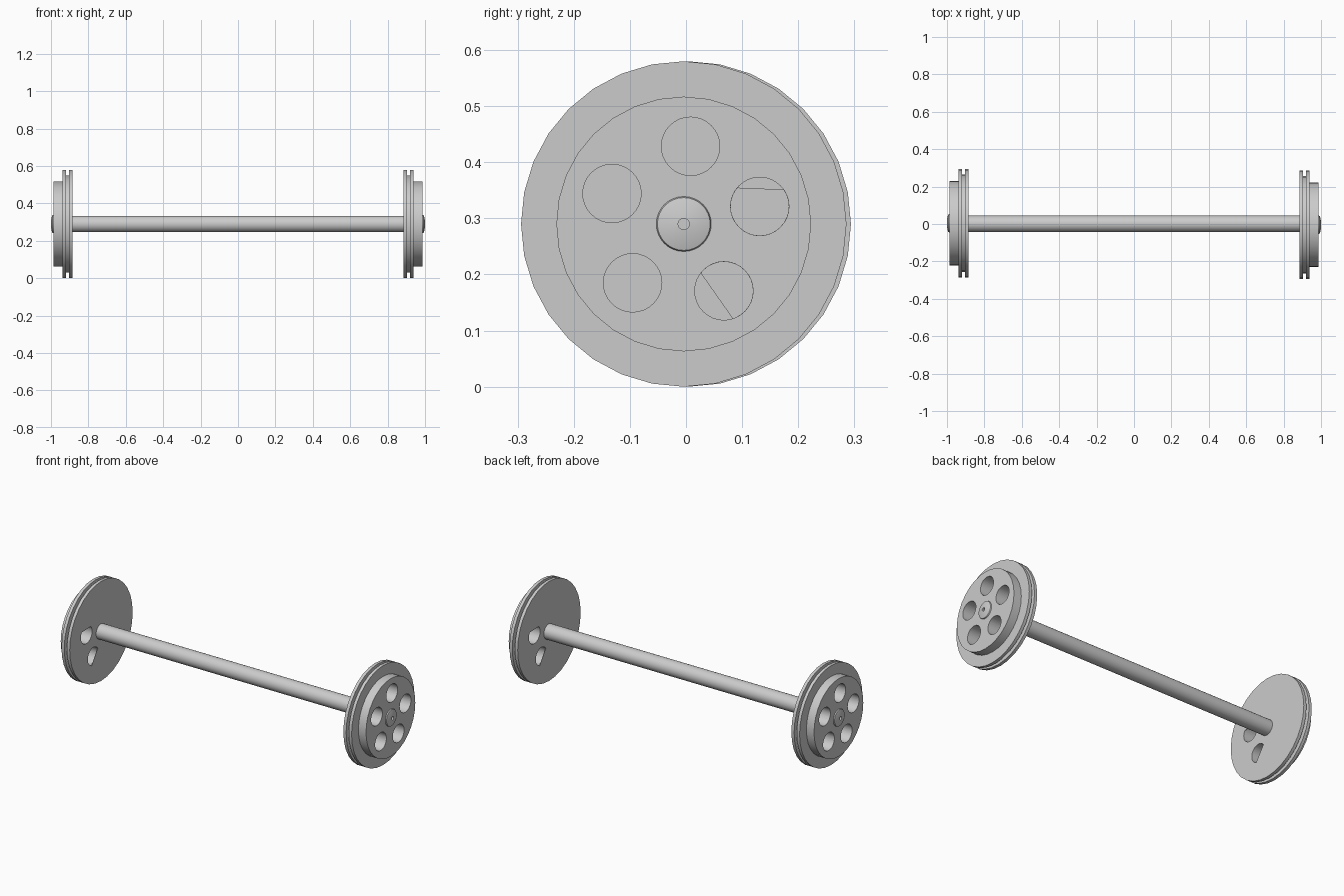
import bpy, bmesh
from math import cos, sin, pi, radians
from mathutils import Matrix, Vector

if "Cube" in bpy.data.objects:
    bpy.data.objects.remove(bpy.data.objects["Cube"])

SIDES = 32
HOLE_R, HOLE_RING = 0.052, 0.139


def finish(bm, name):
    bmesh.ops.recalc_face_normals(bm, faces=bm.faces)
    mesh = bpy.data.meshes.new(name)
    bm.to_mesh(mesh)
    bm.free()
    obj = bpy.data.objects.new(name, mesh)
    bpy.context.collection.objects.link(obj)
    return obj


def lathe(name, profile):
    """Spin (x, radius) points around the x axis and cap both ends."""
    bm = bmesh.new()
    rings = [[bm.verts.new((x, r * sin(2 * pi * i / SIDES), r * cos(2 * pi * i / SIDES)))
              for i in range(SIDES)] for x, r in profile]
    for a, b in zip(rings, rings[1:]):
        for i in range(SIDES):
            j = (i + 1) % SIDES
            bm.faces.new((a[i], a[j], b[j], b[i]))
    bm.faces.new(rings[0])
    bm.faces.new(rings[-1])
    return finish(bm, name)


def add_rod(bm, x0, x1, y, z, r):
    mat = Matrix.Translation(((x0 + x1) / 2, y, z)) @ Matrix.Rotation(pi / 2, 4, 'Y')
    bmesh.ops.create_cone(bm, cap_ends=True, segments=SIDES, radius1=r, radius2=r,
                          depth=x1 - x0, matrix=mat)


def smooth(obj):
    bpy.ops.object.select_all(action='DESELECT')
    obj.select_set(True)
    bpy.context.view_layer.objects.active = obj
    bpy.ops.object.shade_smooth_by_angle(angle=radians(30))


def cut(obj, cutter):
    mod = obj.modifiers.new("cut", 'BOOLEAN')
    mod.operation, mod.solver, mod.object = 'DIFFERENCE', 'EXACT', cutter
    bpy.context.view_layer.objects.active = obj
    bpy.ops.object.modifier_apply(modifier=mod.name)
    bpy.data.objects.remove(cutter)


# Wheel body: double-rimmed flange, tread and domed hub with a centre pit
wheel = lathe("wheel_right", [
    (0.885, 0.29), (0.903, 0.29), (0.903, 0.26), (0.920, 0.26), (0.920, 0.29),
    (0.938, 0.29), (0.938, 0.227), (0.987, 0.227), (0.987, 0.049), (0.993, 0.047),
    (0.998, 0.030), (1.0, 0.010), (0.990, 0.010)])

# Five deep round holes in the outer face
centres = [(HOLE_RING * cos(radians(85 - 72 * k)), HOLE_RING * sin(radians(85 - 72 * k)))
           for k in range(5)]
bm = bmesh.new()
for y, z in centres:
    add_rod(bm, 0.8865, 1.1, y, z, HOLE_R)
cut(wheel, finish(bm, "hole_cutter"))

# Two of the holes break through the inner face, each with one straight edge
for (y, z), point, normal in (
        (centres[1], (0, 0.142, 0.062), (0, 0.04, 1)),
        (centres[2], (0, 0.061, -0.130), (0, -0.077, -0.054))):
    bm = bmesh.new()
    add_rod(bm, 0.8, 0.93, y, z, HOLE_R - 0.0002)
    res = bmesh.ops.bisect_plane(bm, geom=bm.verts[:] + bm.edges[:] + bm.faces[:],
                                 plane_co=Vector(point), plane_no=Vector(normal).normalized(),
                                 clear_outer=True)
    bmesh.ops.holes_fill(bm, edges=[e for e in bm.edges if e.is_boundary])
    cut(wheel, finish(bm, "opening_cutter"))

smooth(wheel)
wheel.location = (0, -0.004, 0.29)

# Opposite wheel, turned half a revolution
left = bpy.data.objects.new("wheel_left", wheel.data)
bpy.context.collection.objects.link(left)
left.location = (0, 0.004, 0.29)
left.rotation_euler.z = pi

# Axle
axle = lathe("axle", [(-0.8855, 0.044), (0.8855, 0.044)])
axle.location = (0, 0.001, 0.29)
smooth(axle)
